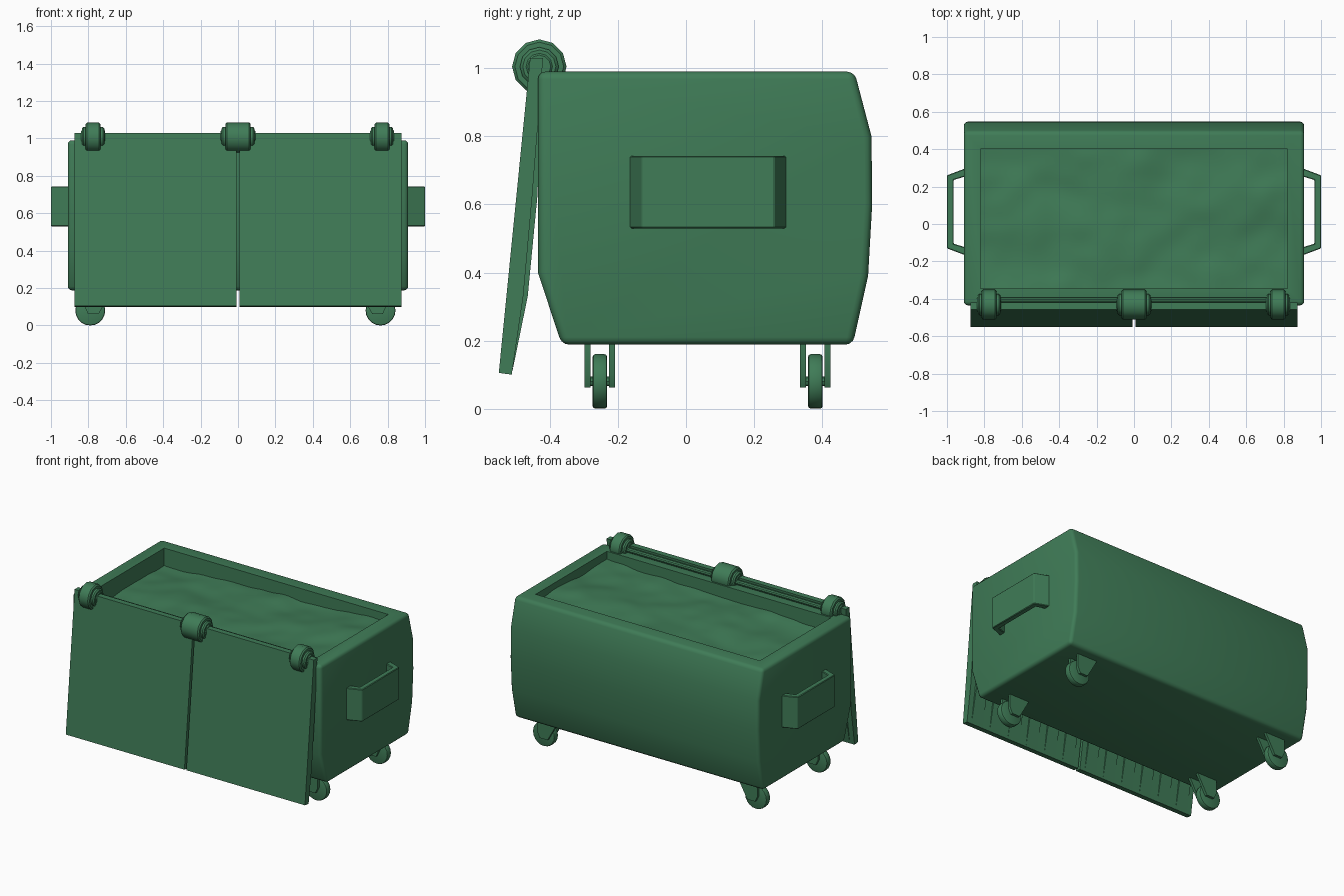
import bpy, bmesh, math
from mathutils import Vector, noise

if "Cube" in bpy.data.objects:
    bpy.data.objects.remove(bpy.data.objects["Cube"])

green = bpy.data.materials.new("green_paint")
green.diffuse_color = (0.05, 0.2, 0.095, 1)
green.use_nodes = True
green.node_tree.nodes["Principled BSDF"].inputs["Base Color"].default_value = green.diffuse_color


def finish(name, bm, bevel=0.0, segments=2, cutter=None):
    bmesh.ops.recalc_face_normals(bm, faces=bm.faces)
    me = bpy.data.meshes.new(name)
    bm.to_mesh(me)
    bm.free()
    ob = bpy.data.objects.new(name, me)
    bpy.context.collection.objects.link(ob)
    me.materials.append(green)
    bpy.ops.object.select_all(action='DESELECT')
    bpy.context.view_layer.objects.active = ob
    ob.select_set(True)
    if bevel:
        m = ob.modifiers.new("bevel", 'BEVEL')
        m.width, m.segments = bevel, segments
        m.limit_method, m.angle_limit = 'ANGLE', math.radians(35)
        bpy.ops.object.modifier_apply(modifier=m.name)
    if cutter:
        m = ob.modifiers.new("cut", 'BOOLEAN')
        m.operation, m.object = 'DIFFERENCE', cutter
        bpy.ops.object.modifier_apply(modifier=m.name)
    bpy.ops.object.shade_smooth_by_angle(angle=math.radians(32))
    return ob


def extrude(bm, points, offset):
    """Add a prism: closed outline of 3D points swept along offset."""
    face = bm.faces.new([bm.verts.new(p) for p in points])
    ext = bmesh.ops.extrude_face_region(bm, geom=[face], use_keep_orig=True)
    moved = [v for v in ext['geom'] if isinstance(v, bmesh.types.BMVert)]
    bmesh.ops.translate(bm, verts=moved, vec=Vector(offset))


def prism_x(bm, yz, x0, x1):
    extrude(bm, [(x0, y, z) for y, z in yz], (x1 - x0, 0, 0))


def disc(bm, center, r, width, sides, axis):
    """Add a solid cylinder along x or y."""
    pts = []
    for i in range(sides):
        a = math.tau * i / sides
        u, w = r * math.cos(a), r * math.sin(a)
        d = (-width / 2, u, w) if axis == 'x' else (u, -width / 2, w)
        pts.append(Vector(center) + Vector(d))
    extrude(bm, pts, (width, 0, 0) if axis == 'x' else (0, width, 0))


# Hollow body
bm = bmesh.new()
prism_x(bm, [(-0.345, 0.7), (0.4, 0.7), (0.4, 1.2), (-0.345, 1.2)], -0.82, 0.82)
cutter = finish("opening_cutter", bm)
bm = bmesh.new()
prism_x(bm, [(-0.435, 0.99), (-0.435, 0.4), (-0.365, 0.188), (0.49, 0.188), (0.535, 0.39),
             (0.547, 0.6), (0.545, 0.8), (0.495, 0.99)], -0.91, 0.91)
finish("body", bm, 0.022, 3, cutter)
bpy.data.objects.remove(cutter)

# Lumpy contents
bm = bmesh.new()
bmesh.ops.create_grid(bm, x_segments=56, y_segments=28, size=1)
for v in bm.verts:
    x, y = v.co.x * 0.825, v.co.y * 0.378 + 0.027
    z = 0.905 + 0.035 * x + 0.022 * noise.noise(Vector((x * 3, y * 4, 2.3)))
    z += 0.008 * noise.noise(Vector((x * 8, y * 8, 5.1)))
    v.co = (x, y, z)
finish("contents", bm)

# Two open lids hanging at the front, with raised ribs on the inner face
for side, name in ((-1, "left"), (1, "right")):
    bm = bmesh.new()
    prism_x(bm, [(-0.458, 1.03), (-0.55, 0.105), (-0.512, 0.1), (-0.478, 0.33),
                 (-0.452, 0.62), (-0.42, 1.03)], side * 0.007, side * 0.875)
    for i in range(6):
        x = side * (0.045 + 0.142 * i)
        prism_x(bm, [(-0.5, 0.2), (-0.51, 0.11), (-0.465, 0.33), (-0.437, 0.62),
                     (-0.42, 0.98), (-0.44, 0.98)], x, x + side * 0.085)
    finish(name + "_lid", bm)

# Hinge rod and stepped hinge barrels
bm = bmesh.new()
disc(bm, (0, -0.408, 1.005), 0.016, 1.6, 10, 'x')
finish("hinge_rod", bm)
AXIS = (-0.431, 1.005)
for name, x, w in (("left_hinge", -0.775, 0.0), ("middle_hinge", 0, 0.055), ("right_hinge", 0.77, 0.0)):
    bm = bmesh.new()
    disc(bm, (x, *AXIS), 0.08, 0.08 + w, 12, 'x')
    disc(bm, (x, *AXIS), 0.057, 0.12 + w, 12, 'x')
    disc(bm, (x, *AXIS), 0.042, 0.13 + w, 12, 'x')
    finish(name, bm, 0.008, 1)

# Side handles
for side, name in ((-1, "left"), (1, "right")):
    bm = bmesh.new()
    outline = [(0.9, -0.168), (1.0, -0.13), (1.0, 0.26), (0.9, 0.298),
               (0.9, 0.255), (0.965, 0.235), (0.965, -0.105), (0.9, -0.125)]
    extrude(bm, [(side * x, y, 0.53) for x, y in outline], (0, 0, 0.213))
    finish(name + "_handle", bm, 0.004, 1)

# Casters: wheel and two tapered fork plates
for sx, nx in ((-1, "left"), (1, "right")):
    for y, ny in ((-0.253, "front"), (0.38, "back")):
        cx = sx * 0.762 - (0.028 if sx < 0 else 0)
        bm = bmesh.new()
        disc(bm, (cx, y, 0.08), 0.08, 0.043, 20, 'y')
        finish(f"{ny}_{nx}_wheel", bm, 0.008, 2)
        bm = bmesh.new()
        fork = [(0.03, 0.195), (-0.12, 0.195), (-0.045, 0.062), (0.012, 0.062), (0.03, 0.1)]
        for dy in (-0.045, 0.027):
            extrude(bm, [(cx + sx * dx, y + dy, z) for dx, z in fork], (0, 0.017, 0))
        disc(bm, (cx, y, 0.08), 0.014, 0.07, 8, 'y')
        finish(f"{ny}_{nx}_fork", bm)
